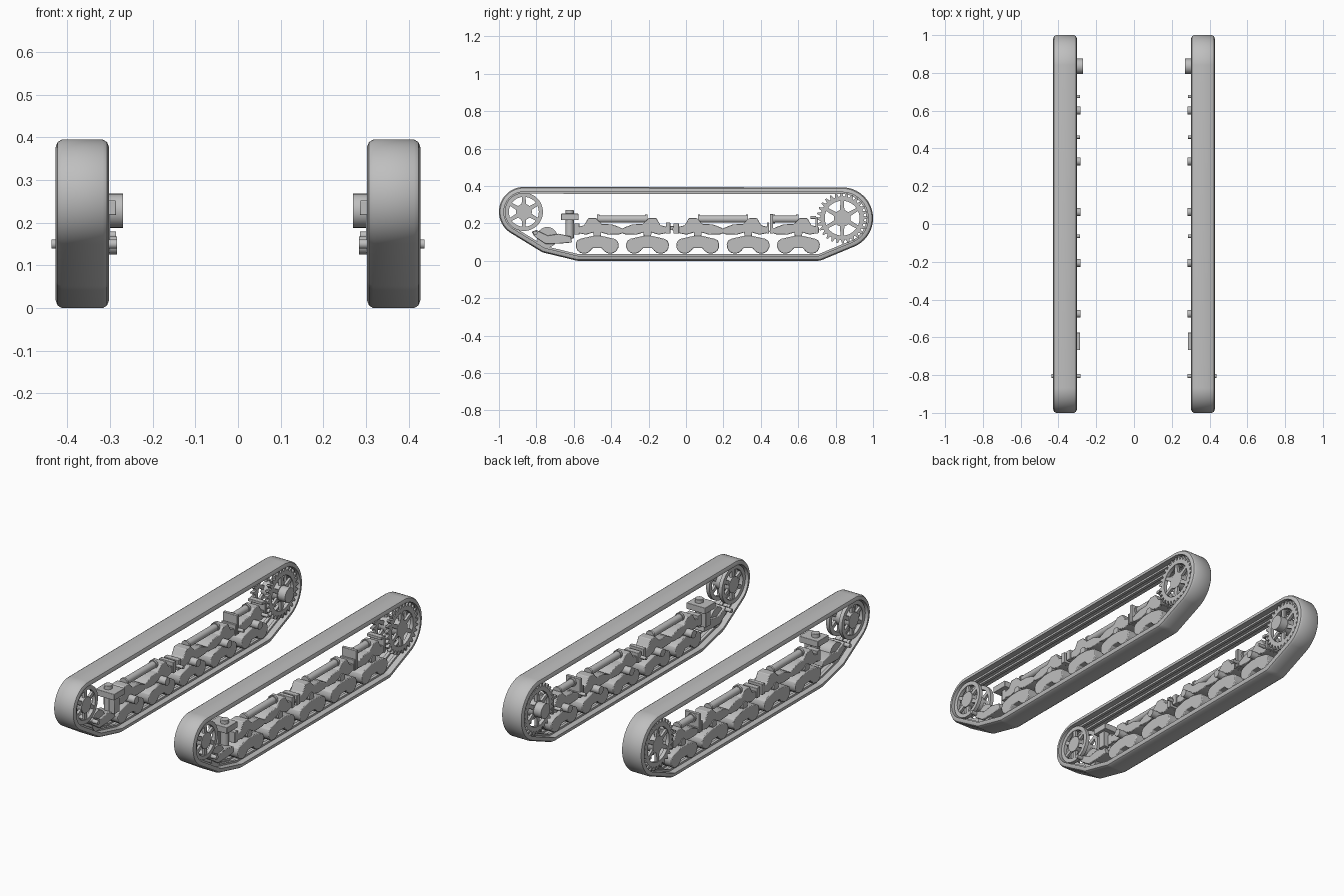
import bpy, bmesh, math

cube = bpy.data.objects.get("Cube")
if cube:
    bpy.data.objects.remove(cube, do_unlink=True)

steel = bpy.data.materials.new("plain_grey")
steel.use_nodes = True
GREY = (0.52, 0.52, 0.52, 1)
steel.diffuse_color = GREY
steel.node_tree.nodes["Principled BSDF"].inputs["Base Color"].default_value = GREY

MID = 0.365                  # centre of one track
BOGIES = [-0.475 + 0.269 * i for i in range(5)]
IDLER = (-0.867, 0.262)
SPROCKET = (0.835, 0.228)


def circle(c, r, n=32, phase=0.0):
    return [(c[0] + r * math.cos(2 * math.pi * i / n + phase),
             c[1] + r * math.sin(2 * math.pi * i / n + phase)) for i in range(n)]


def loft(bm, loops, closed=False):
    """Bridge a row of equal loops of 3D points."""
    rows = [[bm.verts.new(p) for p in loop] for loop in loops]
    n = len(rows[0])
    pairs = list(zip(rows, rows[1:]))
    if closed:
        pairs.append((rows[-1], rows[0]))
    for a, b in pairs:
        for i in range(n):
            j = (i + 1) % n
            bm.faces.new((a[i], a[j], b[j], b[i]))
    if not closed:
        bm.faces.new(rows[0])
        bm.faces.new(rows[-1])


def at(x, outline):
    return [(x, y, z) for y, z in outline]


def prism(bm, outline, x0, x1):
    loft(bm, [at(x0, outline), at(x1, outline)])


def ring(bm, outer, inner, x0, x1):
    loft(bm, [at(x0, outer), at(x1, outer), at(x1, inner), at(x0, inner)], True)


def box(bm, y0, y1, z0, z1, x0, x1):
    prism(bm, [(y0, z0), (y1, z0), (y1, z1), (y0, z1)], x0, x1)


def rod(bm, y0, y1, z, r, x=MID):
    """Round bar running lengthways."""
    loops = [[(px, y, pz) for px, pz in circle((x, z), r, 20)] for y in (y0, y1)]
    loft(bm, loops)


def finish(bm, name, bevel=0.0):
    bmesh.ops.recalc_face_normals(bm, faces=bm.faces)
    mesh = bpy.data.meshes.new(name)
    bm.to_mesh(mesh)
    bm.free()
    mesh.materials.append(steel)
    ob = bpy.data.objects.new(name, mesh)
    bpy.context.collection.objects.link(ob)
    if bevel:
        m = ob.modifiers.new("edges", "BEVEL")
        m.width, m.segments, m.limit_method = bevel, 2, "ANGLE"
    ob.modifiers.new("both_sides", "MIRROR")
    bpy.ops.object.select_all(action="DESELECT")
    ob.select_set(True)
    bpy.context.view_layer.objects.active = ob
    bpy.ops.object.shade_smooth_by_angle(angle=math.radians(32))


# Belt: one cross-section wrapped around the rollers it runs over
ROLLERS = [(*IDLER, 0.133), (*SPROCKET, 0.165), (-0.735, 0.125, 0.085),
           (-0.57, 0.08, 0.08), (0.70, 0.08, 0.08)]


def belt_loop(depth, n=128):
    pts = []
    for i in range(n):
        a = 2 * math.pi * i / n
        c, s = math.cos(a), math.sin(a)
        y, z, r = max(ROLLERS, key=lambda k: k[0] * c + k[1] * s + k[2])
        pts.append((y + (r - depth) * c, z + (r - depth) * s))
    return pts


half = [(0.048, 0), (0.058, 0.006), (0.063, 0.019), (0.063, 0.026),
        (0.030, 0.026), (0.030, 0.036), (0.014, 0.036), (0.014, 0.026)]
section = half + [(-x, d) for x, d in reversed(half)]
bm = bmesh.new()
loft(bm, [at(MID + x, belt_loop(d)) for x, d in section], True)
finish(bm, "track_belt")


def spoked_wheel(name, c, outer, r_in, hub, hub_span, discs):
    bm = bmesh.new()
    n = len(outer)
    for x in discs:
        x0, x1 = MID + x - 0.01, MID + x + 0.01
        ring(bm, outer, circle(c, r_in, n), x0, x1)
        for k in range(6):
            a = k * math.pi / 3 + math.pi / 6
            ca, sa = math.cos(a), math.sin(a)
            corners = [(hub * 0.8, -0.012), (r_in + 0.006, -0.009),
                       (r_in + 0.006, 0.009), (hub * 0.8, 0.012)]
            prism(bm, [(c[0] + u * ca - v * sa, c[1] + u * sa + v * ca)
                       for u, v in corners], x0 + 0.003, x1 - 0.003)
    prism(bm, circle(c, hub), *hub_span)
    finish(bm, name)


# Idler and toothed drive wheel
spoked_wheel("idler_wheel", IDLER, circle(IDLER, 0.102, 48), 0.080, 0.043,
             (0.315, 0.415), (-0.038, 0.038))
TEETH = 28
toothed = []
for i in range(TEETH * 4):
    r = 0.136 if i % 4 < 2 else 0.116
    a = 2 * math.pi * i / (TEETH * 4)
    toothed.append((SPROCKET[0] + r * math.cos(a), SPROCKET[1] + r * math.sin(a)))
spoked_wheel("drive_sprocket", SPROCKET, toothed, 0.093, 0.045,
             (0.315, 0.415), (-0.042, 0.042))
bm = bmesh.new()
prism(bm, circle(SPROCKET, 0.04), 0.270, 0.33)
finish(bm, "drive_shaft")

# Bogies: two rounded ends under an arched body
bm = bmesh.new()
for y in BOGIES:
    left = [(0.03, 0.132), (0.06, 0.125), (0.09, 0.118)]
    left += [(0.07 + 0.045 * math.cos(a), 0.083 + 0.045 * math.sin(a))
             for a in [math.radians(35 - 25 * k) for k in range(8)]]
    left += [(0.025, 0.068)]
    outline = left + [(-u, z) for u, z in reversed(left)]
    prism(bm, [(y + u, z) for u, z in outline], 0.318, 0.412)
finish(bm, "bogies", 0.004)

# Rocker arms, facing each other in pairs
ARM = [(-0.11, 0.15), (-0.11, 0.18), (-0.07, 0.19), (-0.048, 0.228), (-0.005, 0.228),
       (0.025, 0.197), (0.08, 0.195), (0.12, 0.18), (0.16, 0.158), (0.12, 0.142),
       (0.06, 0.140), (0.02, 0.152), (-0.02, 0.152), (-0.06, 0.140)]
bm = bmesh.new()
for i, y in enumerate(BOGIES):
    flip = -1 if i in (1, 3, 4) else 1
    prism(bm, [(y + flip * u, z) for u, z in ARM], 0.325, 0.400)
finish(bm, "rocker_arms", 0.003)

# Pivots joining arms and bogies
bm = bmesh.new()
for y in BOGIES:
    prism(bm, circle((y, 0.147), 0.021, 24), 0.284, 0.405)
    box(bm, y - 0.02, y + 0.02, 0.11, 0.16, 0.335, 0.39)
finish(bm, "bogie_pivots")

# Spring cylinders with end collars
bm = bmesh.new()
for y0, y1 in ((BOGIES[0], BOGIES[1]), (BOGIES[2], BOGIES[3]), (0.465, BOGIES[4])):
    rod(bm, y0, y1, 0.223, 0.019)
    for y in (y0, y1 - 0.012):
        rod(bm, y, y + 0.012, 0.223, 0.024)
finish(bm, "spring_cylinders")

# Mounting brackets between the arm pairs
bm = bmesh.new()
for y0, y1, top in ((-0.108, -0.084, 0.205), (-0.068, -0.038, 0.2),
                    (0.432, 0.444, 0.205), (0.448, 0.466, 0.25), (0.692, 0.706, 0.235)):
    box(bm, y0, y1, 0.145, top, 0.318, 0.405)
box(bm, 0.665, 0.695, 0.225, 0.24, 0.318, 0.405)
box(bm, -0.09, -0.06, 0.165, 0.185, 0.33, 0.39)
finish(bm, "mounting_brackets", 0.002)
bm = bmesh.new()
for y in (-0.065, 0.46, 0.675):
    prism(bm, circle((y, 0.17), 0.009, 16), 0.286, 0.40)
finish(bm, "bracket_pins")

# Belt tensioner: post, block, swing arm and roller
bm = bmesh.new()
post = [[(x, y, z) for x, y in circle((0.355, -0.622), 0.022, 24)] for z in (0.12, 0.272)]
loft(bm, post)
box(bm, -0.668, -0.575, 0.218, 0.252, 0.286, 0.40)
box(bm, -0.645, -0.60, 0.13, 0.22, 0.30, 0.335)
box(bm, -0.60, -0.57, 0.14, 0.20, 0.325, 0.40)
finish(bm, "tensioner_post", 0.002)
bm = bmesh.new()
prism(bm, [(-0.825, 0.155), (-0.80, 0.165), (-0.74, 0.135), (-0.68, 0.145), (-0.615, 0.13),
           (-0.61, 0.098), (-0.68, 0.092), (-0.75, 0.09), (-0.81, 0.13)], 0.318, 0.405)
finish(bm, "tensioner_arm", 0.003)
bm = bmesh.new()
prism(bm, circle((-0.742, 0.126), 0.055), 0.33, 0.395)
finish(bm, "tensioner_roller")
bm = bmesh.new()
prism(bm, circle((-0.805, 0.15), 0.011, 20), 0.284, 0.437)
finish(bm, "tensioner_pin")
